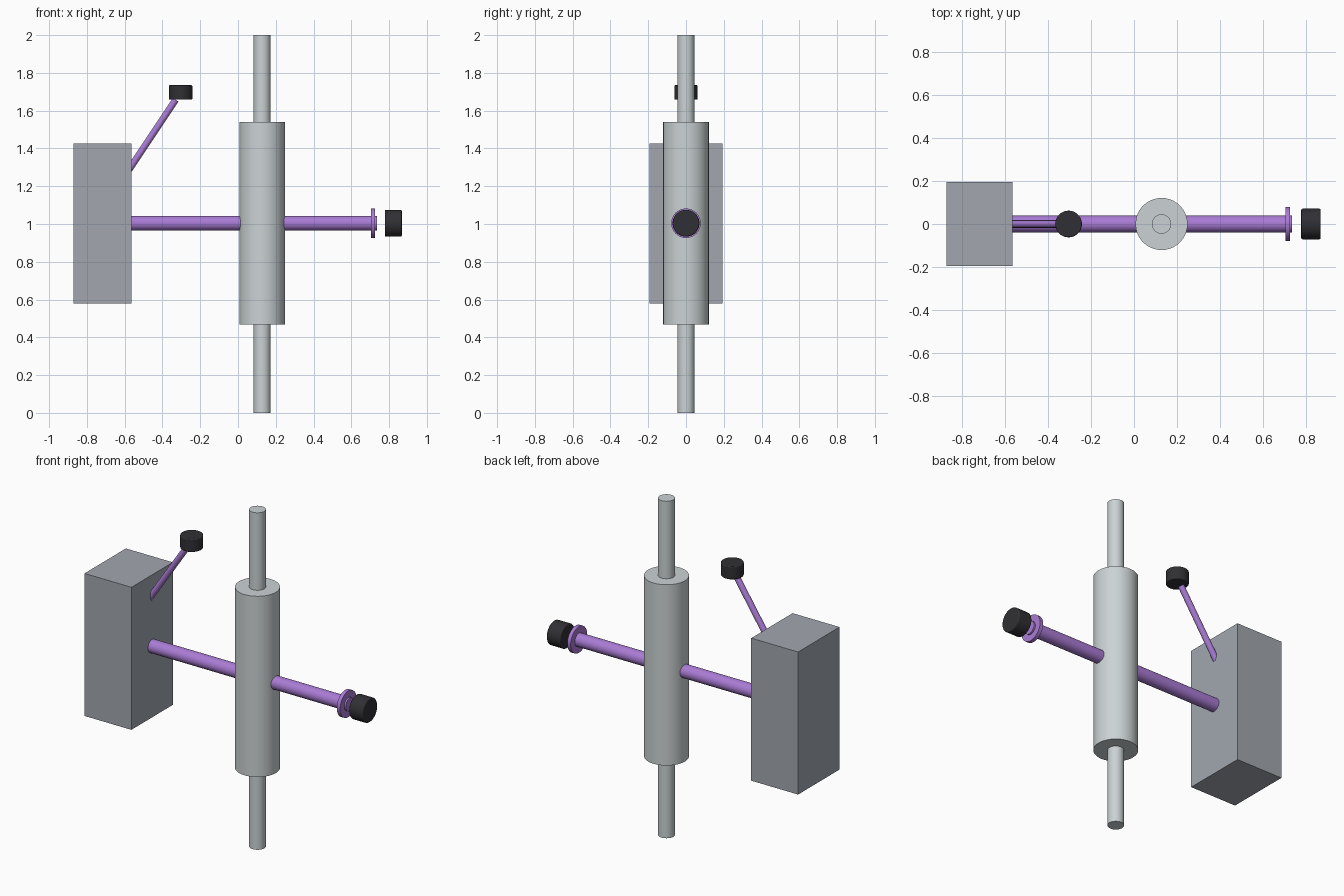
import bpy
from mathutils import Vector

if "Cube" in bpy.data.objects:
    bpy.data.objects.remove(bpy.data.objects["Cube"])


def material(name, rgb):
    m = bpy.data.materials.new(name)
    m.diffuse_color = (*rgb, 1.0)
    m.use_nodes = True
    m.node_tree.nodes["Principled BSDF"].inputs["Base Color"].default_value = m.diffuse_color
    return m


PURPLE = material("purple", (0.40, 0.20, 0.66))
SILVER = material("pale silver", (0.60, 0.65, 0.66))
GREY = material("blue grey", (0.36, 0.39, 0.43))
BLACK = material("black", (0.03, 0.03, 0.035))


def rod(name, start, end, radius, mat, bevel=0.0):
    """Capped cylinder running from start to end."""
    a, b = Vector(start), Vector(end)
    axis = b - a
    bpy.ops.mesh.primitive_cylinder_add(
        vertices=40, radius=radius, depth=axis.length, location=(a + b) / 2,
        rotation=axis.to_track_quat('Z', 'Y').to_euler())
    ob = bpy.context.object
    ob.name = name
    ob.data.materials.append(mat)
    bpy.ops.object.shade_smooth_by_angle(angle=0.6)
    if bevel:
        mod = ob.modifiers.new("soft_edge", 'BEVEL')
        mod.width = bevel
        mod.segments = 3
        mod.limit_method = 'ANGLE'
    return ob


# Upright: thin rod through a thick sleeve
CX, CZ = 0.128, 1.004
rod("upright_rod", (CX, 0, 0), (CX, 0, 2), 0.045, SILVER)
rod("sleeve", (CX, 0, 0.467), (CX, 0, 1.54), 0.121, SILVER)

# Box on the left
bpy.ops.mesh.primitive_cube_add(size=1, location=(-0.718, 0, 1.003))
box = bpy.context.object
box.name = "box"
box.scale = (0.308, 0.388, 0.846)
box.data.materials.append(GREY)

# Cross shaft with flange and end knob
rod("cross_shaft", (-0.58, 0, CZ), (0.735, 0, CZ), 0.039, PURPLE)
rod("flange", (0.703, 0, CZ), (0.725, 0, CZ), 0.078, PURPLE)
rod("end_knob", (0.777, 0, CZ), (0.867, 0, CZ), 0.071, BLACK, 0.006)

# Slanted lever with its knob
rod("lever", (-0.59, 0, 1.268), (-0.33, 0, 1.658), 0.0175, PURPLE)
rod("lever_knob", (-0.304, 0, 1.658), (-0.304, 0, 1.735), 0.062, BLACK, 0.005)
